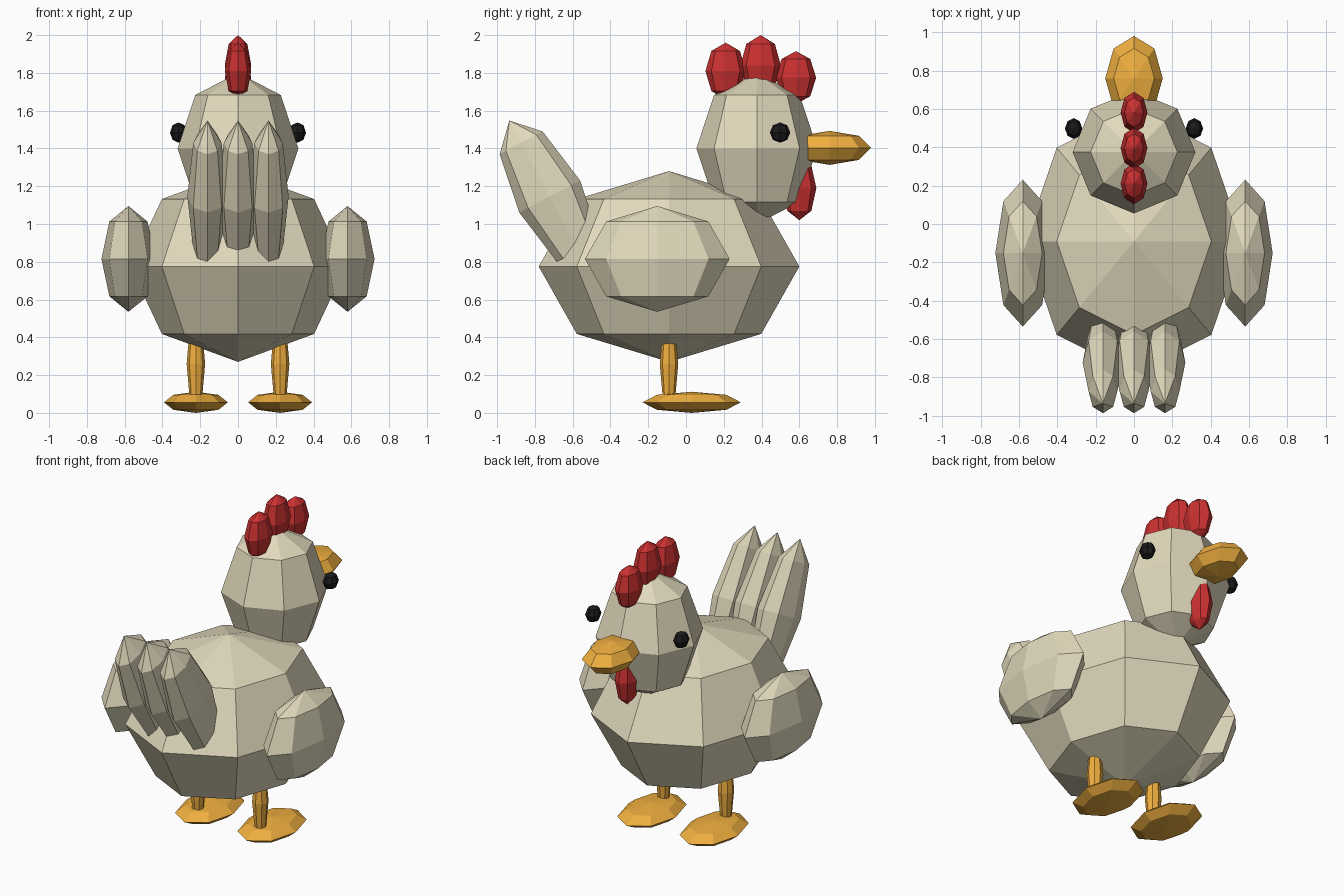
import bpy
import bmesh
from math import radians
from mathutils import Matrix, Vector

if "Cube" in bpy.data.objects:
    bpy.data.objects.remove(bpy.data.objects["Cube"])


def material(name, rgb):
    m = bpy.data.materials.new(name)
    m.diffuse_color = (*rgb, 1)
    m.use_nodes = True
    m.node_tree.nodes["Principled BSDF"].inputs["Base Color"].default_value = m.diffuse_color
    return m


cream = material("cream", (0.76, 0.70, 0.51))
red = material("red", (0.60, 0.03, 0.03))
yellow = material("yellow", (0.87, 0.43, 0.05))
black = material("black", (0.01, 0.01, 0.012))


def blob(name, centre, radii, mat, tilt=0):
    """Low-poly ellipsoid: 8 sides, 4 bands, tilted about x."""
    bm = bmesh.new()
    bmesh.ops.create_uvsphere(bm, u_segments=8, v_segments=4, radius=1)
    bm.transform(Matrix.Rotation(radians(tilt), 4, 'X') @ Matrix.Diagonal((*radii, 1)))
    mesh = bpy.data.meshes.new(name)
    bm.to_mesh(mesh)
    bm.free()
    mesh.materials.append(mat)
    obj = bpy.data.objects.new(name, mesh)
    obj.location = Vector(centre)
    bpy.context.collection.objects.link(obj)
    return obj


# Body and head
blob("body", (0, -0.09, 0.775), (0.57, 0.69, 0.505), cream)
blob("head", (0, 0.375, 1.40), (0.32, 0.32, 0.40), cream)

# Beak and wattle
blob("beak", (0, 0.76, 1.403), (0.15, 0.22, 0.09), yellow)
blob("wattle", (0, 0.60, 1.19), (0.065, 0.09, 0.17), red)

# Comb, back to front
for i, (y, z, rz) in enumerate([(0.21, 1.81, 0.15), (0.395, 1.84, 0.16), (0.582, 1.775, 0.14)]):
    blob(f"comb_{i + 1}", (0, y, z), (0.07, 0.107, rz), red)

# Tail feathers leaning backwards
for i, x in enumerate((-0.162, 0, 0.162)):
    blob(f"tail_feather_{i + 1}", (x, -0.722, 1.146), (0.106, 0.182, 0.455), cream, 28)

# Paired parts
for side, s in (("left", -1), ("right", 1)):
    blob(f"{side}_wing", (s * 0.58, -0.152, 0.815), (0.143, 0.383, 0.28), cream)
    blob(f"{side}_eye", (s * 0.315, 0.498, 1.484), (0.045, 0.054, 0.054), black)
    blob(f"{side}_leg", (s * 0.223, -0.09, 0.26), (0.049, 0.049, 0.23), yellow)
    blob(f"{side}_foot", (s * 0.223, 0.03, 0.056), (0.169, 0.26, 0.056), yellow)
